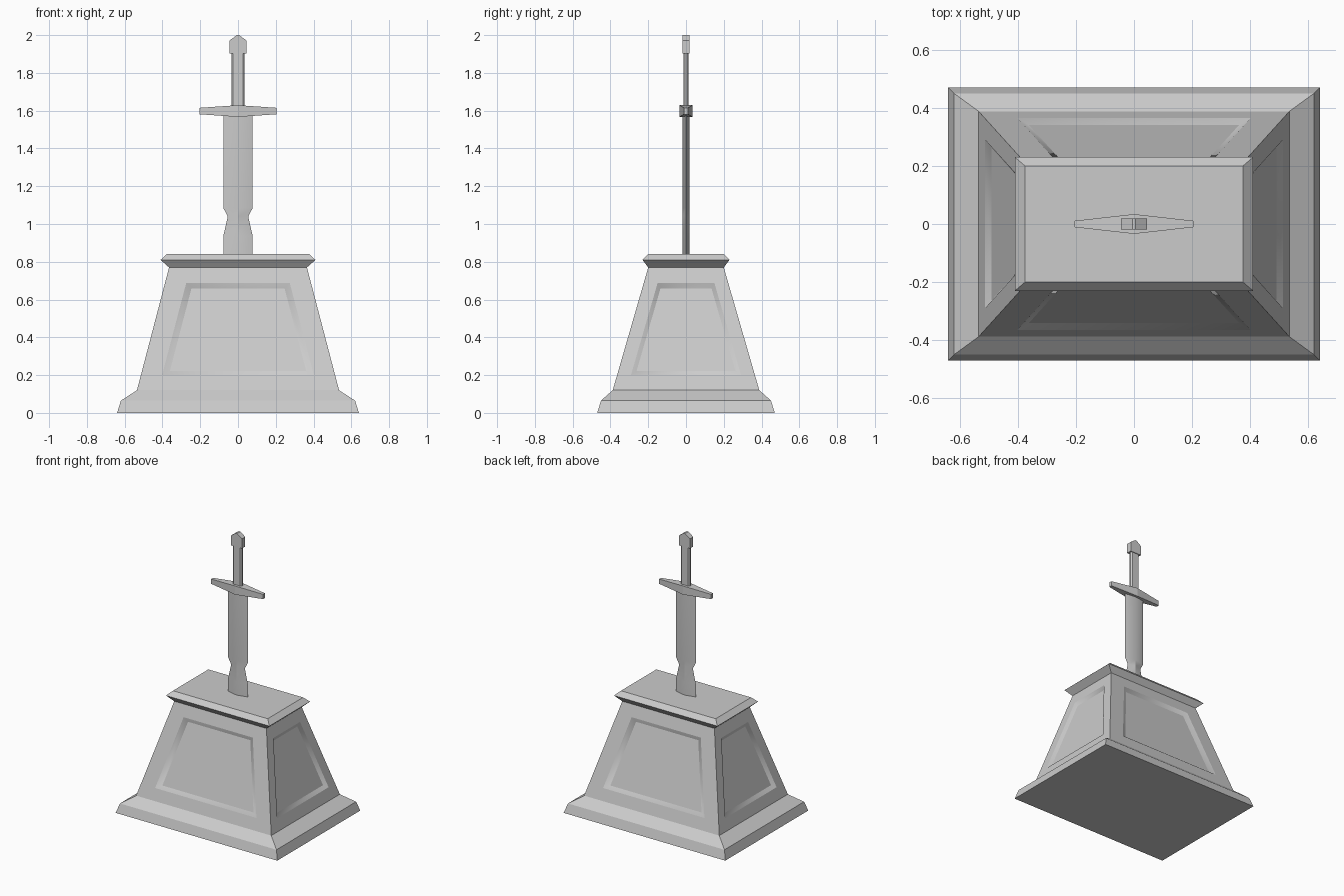
import bpy
import bmesh
import math

old = bpy.data.objects.get("Cube")
if old:
    bpy.data.objects.remove(old, do_unlink=True)

GREY = (0.6, 0.6, 0.6, 1.0)
stone = bpy.data.materials.new("plain grey")
stone.use_nodes = True
stone.diffuse_color = GREY
stone.node_tree.nodes["Principled BSDF"].inputs["Base Color"].default_value = GREY


def finish(bm, name):
    bmesh.ops.recalc_face_normals(bm, faces=bm.faces[:])
    mesh = bpy.data.meshes.new(name)
    bm.to_mesh(mesh)
    bm.free()
    mesh.materials.append(stone)
    obj = bpy.data.objects.new(name, mesh)
    bpy.context.collection.objects.link(obj)
    return obj


def loft(rings):
    """Skin a list of point rings and cap both ends; returns bmesh and wall bands."""
    bm = bmesh.new()
    loops = [[bm.verts.new(p) for p in ring] for ring in rings]
    bands = []
    for a, b in zip(loops, loops[1:]):
        n = len(a)
        bands.append([bm.faces.new((a[i], a[(i + 1) % n], b[(i + 1) % n], b[i]))
                      for i in range(n)])
    bm.faces.new(loops[0][::-1])
    bm.faces.new(loops[-1])
    bmesh.ops.recalc_face_normals(bm, faces=bm.faces[:])
    return bm, bands


def rect(hx, hy, z):
    return [(-hx, -hy, z), (hx, -hy, z), (hx, hy, z), (-hx, hy, z)]


def scaled_inset(bm, face, scale, depth):
    """Replace a face with a shrunken, sunken copy and a frame around it."""
    face.normal_update()
    centre, normal = face.calc_center_bounds(), face.normal.copy()
    outer = list(face.verts)
    inner = [bm.verts.new(centre + (v.co - centre) * scale - normal * depth)
             for v in outer]
    bm.faces.remove(face)
    n = len(outer)
    frame = [bm.faces.new((outer[i], outer[(i + 1) % n], inner[(i + 1) % n], inner[i]))
             for i in range(n)]
    return bm.faces.new(inner), frame


# Pedestal: stepped foot, tapered body, flared cap
profile = [(0.64, 0.47, 0), (0.62, 0.45, 0.065), (0.535, 0.388, 0.12),
           (0.365, 0.2, 0.77), (0.41, 0.23, 0.81), (0.375, 0.2, 0.842)]
bm, bands = loft([rect(*p) for p in profile])

# Sunken panel on each side of the body, with a soft sloping border
for wall in bands[2]:
    panel, _ = scaled_inset(bm, wall, 0.75, 0)
    _, border = scaled_inset(bm, panel, 0.9, 0.018)
    for f in border:
        f.smooth = True
finish(bm, "pedestal")

# Blade: diamond section with a narrow waist near the stone
outline = [(0.078, 0.83), (0.078, 0.935), (0.054, 1.04), (0.078, 1.085), (0.078, 1.6)]
bm, _ = loft([[(-w, 0, z), (0, -0.018, z), (w, 0, z), (0, 0.018, z)]
              for w, z in outline])
blade = finish(bm, "blade")

# Crossguard: swells from thin tips to a thick middle
sections = [(-0.205, 0.011, 0.017), (0, 0.034, 0.031), (0.205, 0.011, 0.017)]
bm, _ = loft([[(x, -hy, 1.598 - hz), (x, hy, 1.598 - hz),
               (x, hy, 1.598 + hz), (x, -hy, 1.598 + hz)]
              for x, hy, hz in sections])
finish(bm, "crossguard")

# Grip: flat bar with chamfered edges
half = [(0.026, -0.014), (0.035, -0.006), (0.035, 0.006), (0.026, 0.014)]
section = half + [(-x, -y) for x, y in half]
bm, _ = loft([[(x, y, z) for x, y in section] for z in (1.6, 1.92)])
finish(bm, "grip")

# Pommel: block with a gabled top
gable = [(-0.044, 1.903), (0.044, 1.903), (0.044, 1.972),
         (0.006, 2.0), (-0.006, 2.0), (-0.044, 1.972)]
bm, _ = loft([[(x, y, z) for x, z in gable] for y in (-0.019, 0.019)])
finish(bm, "pommel")

# Soft ridge on the blade, crisp edges elsewhere
bpy.ops.object.select_all(action='DESELECT')
blade.select_set(True)
bpy.context.view_layer.objects.active = blade
bpy.ops.object.shade_smooth_by_angle(angle=math.radians(30))
